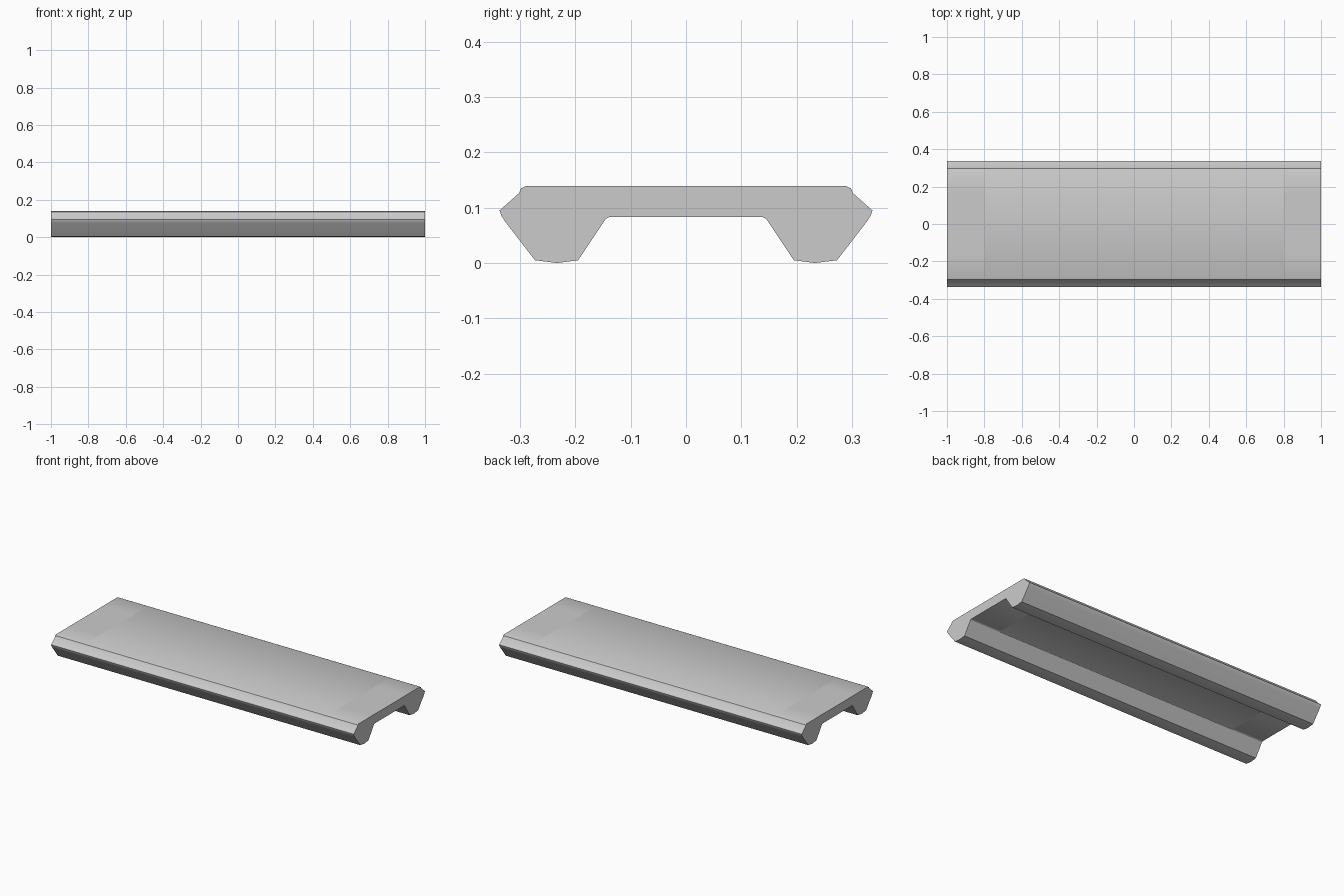
import bpy, bmesh, math

if "Cube" in bpy.data.objects:
    bpy.data.objects.remove(bpy.data.objects["Cube"])

# Outer half of a girder outline (y, z), from inner foot to the top edge
OUTER = [(0.145, 0.082), (0.195, 0.007), (0.233, 0.002), (0.273, 0.007),
         (0.327, 0.077), (0.334, 0.088), (0.337, 0.097), (0.302, 0.128),
         (0.298, 0.137), (0.289, 0.141)]
INNER = [(0.16, 0.141), (0.16, 0.094), (0.138, 0.085)]

deck_mat = bpy.data.materials.new("deck_grey")
deck_mat.diffuse_color = (0.6, 0.6, 0.6, 1)
deck_mat.use_nodes = True
deck_mat.node_tree.nodes["Principled BSDF"].inputs["Base Color"].default_value = deck_mat.diffuse_color


def mirrored(points):
    return [(-y, z) for y, z in reversed(points)]


def extrude_profile(name, profile, x0, x1, caps=(True, True)):
    """Sweep a closed (y, z) outline from x0 to x1."""
    bm = bmesh.new()
    a = [bm.verts.new((x0, y, z)) for y, z in profile]
    b = [bm.verts.new((x1, y, z)) for y, z in profile]
    n = len(profile)
    for i in range(n):
        j = (i + 1) % n
        bm.faces.new((a[i], b[i], b[j], a[j]))
    if caps[0]:
        bm.faces.new(a)
    if caps[1]:
        bm.faces.new(list(reversed(b)))
    # outline area decides the outward direction
    area = sum(profile[i][0] * profile[(i + 1) % n][1] -
               profile[(i + 1) % n][0] * profile[i][1] for i in range(n))
    if area > 0:
        bmesh.ops.reverse_faces(bm, faces=bm.faces[:])
    me = bpy.data.meshes.new(name)
    bm.to_mesh(me)
    bm.free()
    ob = bpy.data.objects.new(name, me)
    bpy.context.collection.objects.link(ob)
    bpy.ops.object.select_all(action='DESELECT')
    ob.select_set(True)
    bpy.context.view_layer.objects.active = ob
    bpy.ops.object.shade_smooth_by_angle(angle=math.radians(30))
    return ob


# Middle span: one continuous section with a darker deck above and below
slab_edge = [(0.138, 0.085)]
span = extrude_profile("middle_span",
                       mirrored(slab_edge + OUTER) + slab_edge + OUTER,
                       -0.8, 0.8, caps=(False, False))
base = bpy.data.materials.new("girder_grey")
base.diffuse_color = (0.8, 0.8, 0.8, 1)
base.use_nodes = True
base.node_tree.nodes["Principled BSDF"].inputs["Base Color"].default_value = base.diffuse_color
span.data.materials.append(base)
span.data.materials.append(deck_mat)
for f in span.data.polygons:
    if abs(f.normal.z) > 0.99 and f.center.z > 0.08:
        f.material_index = 1

# End sections: two girders and the slab between them
girder = OUTER + INNER
slab = INNER + mirrored(INNER)
for side, x0, x1 in (("left", -1, -0.8), ("right", 0.8, 1)):
    caps = (x0 < 0, x0 > 0)
    extrude_profile(side + "_end_back_girder", girder, x0, x1, caps)
    extrude_profile(side + "_end_front_girder", mirrored(girder), x0, x1, caps)
    extrude_profile(side + "_end_slab", slab, x0, x1, caps)

# Rest on the ground
for ob in bpy.context.collection.objects:
    ob.location.z = -0.002
